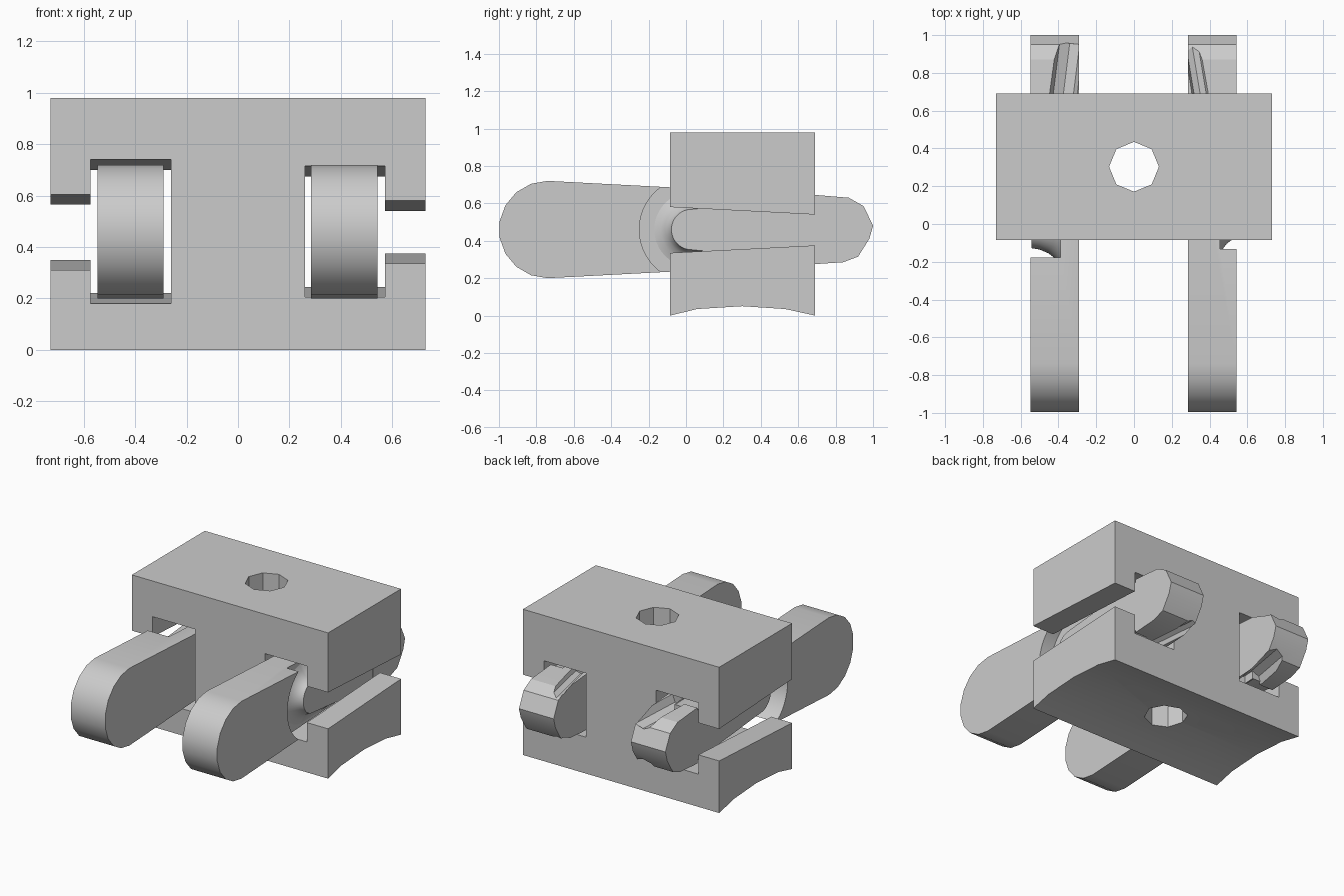
import bpy, bmesh
from math import sin, cos, pi, radians
from mathutils import Vector

cube = bpy.data.objects.get("Cube")
if cube:
    bpy.data.objects.remove(cube, do_unlink=True)

grey = bpy.data.materials.new("plain_grey")
grey.use_nodes = True
tone = (0.6, 0.6, 0.6, 1)
grey.diffuse_color = tone
grey.node_tree.nodes["Principled BSDF"].inputs["Base Color"].default_value = tone

MID = 0.46            # height of the arm axis
FRONT, BACK = -0.085, 0.69


def loft(name, loops):
    """Closed solid through a list of equal point loops."""
    bm = bmesh.new()
    rings = [[bm.verts.new(p) for p in loop] for loop in loops]
    n = len(rings[0])
    for a, b in zip(rings, rings[1:]):
        for i in range(n):
            j = (i + 1) % n
            bm.faces.new((a[i], a[j], b[j], b[i]))
    bm.faces.new(rings[0])
    bm.faces.new(rings[-1])
    bmesh.ops.recalc_face_normals(bm, faces=bm.faces)
    mesh = bpy.data.meshes.new(name)
    bm.to_mesh(mesh)
    bm.free()
    mesh.materials.append(grey)
    obj = bpy.data.objects.new(name, mesh)
    bpy.context.collection.objects.link(obj)
    return obj


def prism(name, side, x0, x1):
    return loft(name, [[(x, y, z) for y, z in side] for x in (x0, x1)])


def cut(obj, cutters):
    for c in cutters:
        c.hide_render = True
        mod = obj.modifiers.new("cut", "BOOLEAN")
        mod.operation, mod.solver, mod.object = "DIFFERENCE", "EXACT", c
    deps = bpy.context.evaluated_depsgraph_get()
    obj.data = bpy.data.meshes.new_from_object(obj.evaluated_get(deps))
    obj.modifiers.clear()
    for c in cutters:
        bpy.data.objects.remove(c, do_unlink=True)


def smooth(obj, angle):
    obj.data.shade_smooth()
    obj.data.set_sharp_from_angle(angle=radians(angle))


def rod(name, start, end, radius, sides):
    """Straight bar between two points."""
    a, b = Vector(start), Vector(end)
    turn = (b - a).to_track_quat("Z", "Y")
    ring = [turn @ Vector((radius * cos(2 * pi * i / sides),
                           radius * sin(2 * pi * i / sides), 0)) for i in range(sides)]
    return loft(name, [[p + q for q in ring] for p in (a, b)])


def taper(low, high):
    """Side outline of a slot that narrows by 0.04 a side towards the back."""
    ext, d = 0.1, 0.04 * 0.1 / (BACK - FRONT)
    return [(FRONT - ext, low - d), (BACK + ext, low + 0.04 + d),
            (BACK + ext, high - 0.04 - d), (FRONT - ext, high + d)]


def stadium(x, centre, near, far_y, far):
    """Outline with a round front and a straight back end."""
    pts = [(x, centre + near * cos(t), MID + near * sin(t))
           for t in (pi / 2 + pi * i / 24 for i in range(25))]
    return pts + [(x, far_y, MID - far), (x, far_y, MID + far)]


# Block with an arched underside
block = prism("block", [(FRONT, 0.98), (FRONT, 0), (0.06, 0.035), (0.3, 0.05),
                        (0.53, 0.035), (BACK, 0), (BACK, 0.98)], -0.73, 0.73)
cut(block, [
    prism("slot_right", taper(0.18, 0.74), -0.575, -0.26),
    prism("slot_left", taper(0.205, 0.715), 0.26, 0.573),
    prism("side_opening_right", taper(0.31, 0.605), -0.8, -0.5),
    prism("side_opening_left", taper(0.335, 0.58), 0.5, 0.8),
    rod("bolt_hole", (0, 0.303, -0.2), (0, 0.303, 1.2), 0.132, 8)])
smooth(block, 15)

# Arm outline: rounded front, gentle taper, faceted back
outline = [(-0.74 - 0.26 * sin(pi * i / 9), MID + 0.26 * cos(pi * i / 9)) for i in range(10)]
outline += [(BACK, 0.275), (0.84, 0.285), (0.92, 0.315), (0.98, 0.41), (1, 0.48),
            (0.95, 0.585), (0.87, 0.63), (BACK, 0.645)]

# Per arm: name, inner x, outer x, recess floor x, recess centre y, groove start x, end x, radius
arms = [("right", -0.29, -0.547, -0.39, -0.02, -0.385, -0.34, 0.075),
        ("left", 0.285, 0.543, 0.455, 0.03, 0.365, 0.305, 0.045)]
for name, inner, outer, floor, centre, g0, g1, rad in arms:
    side = 1 if outer > 0 else -1
    arm = prism(name + "_arm", outline, inner, outer)
    cutters = [loft("recess", [stadium(x, centre, 0.28, 0.66, 0.3)
                               for x in (floor, outer + side * 0.1)])]
    # slanted grooves on the top and bottom of the tail
    for z in (0.655, 0.265):
        cutters.append(rod("groove", (g0, 0.6, z), (g1, 0.96, z - (z - MID) * 0.1), rad, 8))
    cut(arm, cutters)
    smooth(arm, 23)
    # Flared boss rising from the recess floor
    depth = outer - floor
    steps = [(-0.05, 0.2), (0, 0.2), (0.15, 0.165), (0.4, 0.135), (0.7, 0.115), (0.97, 0.108)]
    boss = loft(name + "_boss", [stadium(floor + depth * t, centre, r, 0.67, 0.17)
                                 for t, r in steps])
    smooth(boss, 35)
